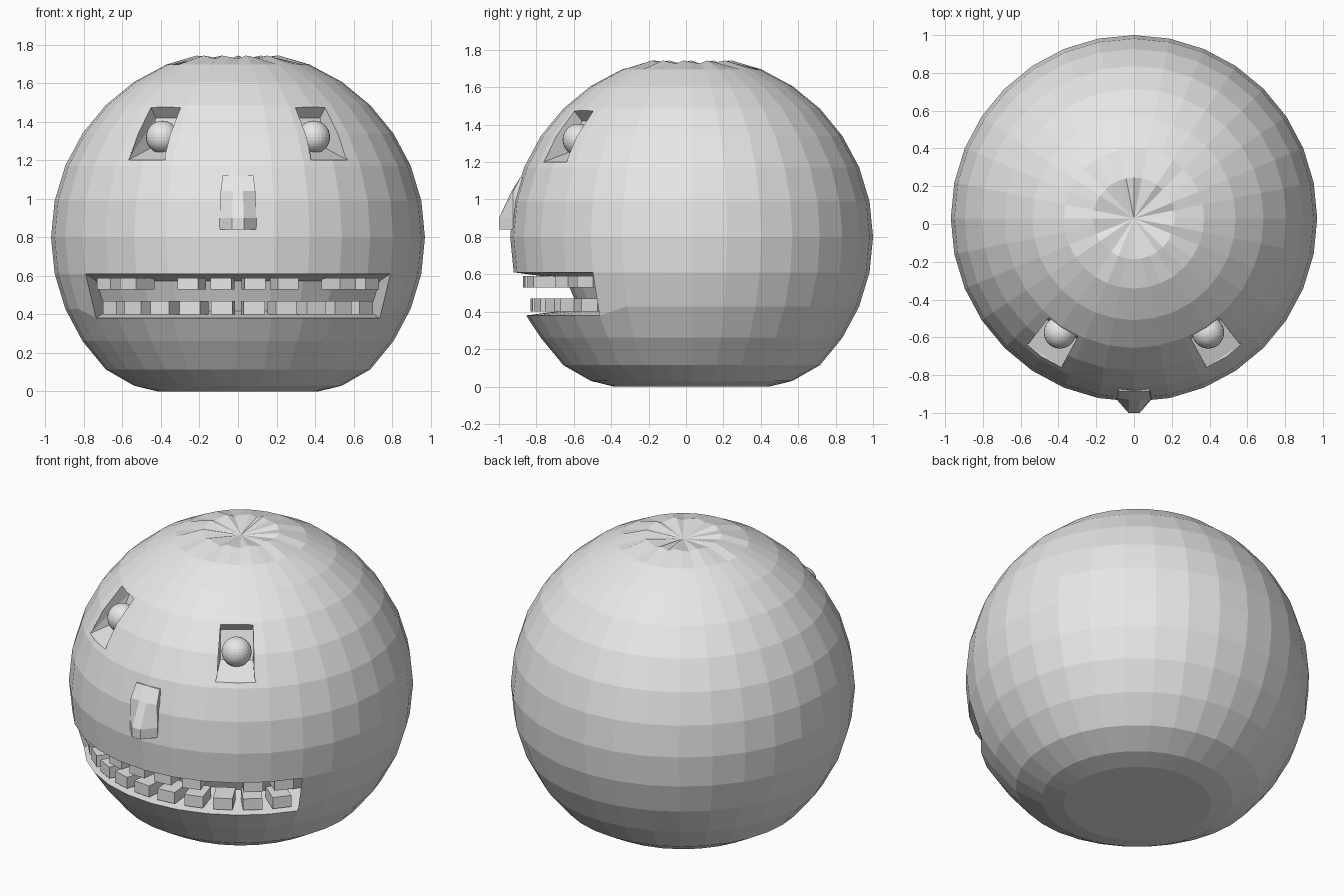
import bpy, bmesh
from math import sin, cos, radians, atan2, degrees, hypot
from mathutils import Matrix, Vector

if "Cube" in bpy.data.objects:
    bpy.data.objects.remove(bpy.data.objects["Cube"], do_unlink=True)

RADIUS, MID_Y, MID_Z = 0.97, 0.03, 0.80
STEP = 11.25

grey = bpy.data.materials.new("plain grey")
grey.use_nodes = True
grey.diffuse_color = (0.8, 0.8, 0.8, 1)
grey.node_tree.nodes["Principled BSDF"].inputs["Base Color"].default_value = (0.8, 0.8, 0.8, 1)


def finish(bm, name):
    bmesh.ops.recalc_face_normals(bm, faces=bm.faces)
    mesh = bpy.data.meshes.new(name)
    bm.to_mesh(mesh)
    bm.free()
    mesh.materials.append(grey)
    obj = bpy.data.objects.new(name, mesh)
    bpy.context.collection.objects.link(obj)
    return obj


def loft(rings, name):
    """Closed solid through rings of equal point count."""
    bm = bmesh.new()
    loops = [[bm.verts.new(p) for p in ring] for ring in rings]
    n = len(loops[0])
    for a, b in zip(loops, loops[1:]):
        for i in range(n):
            j = (i + 1) % n
            bm.faces.new((a[i], a[j], b[j], b[i]))
    bm.faces.new(loops[0])
    bm.faces.new(loops[-1])
    return finish(bm, name)


def around(angle, r, side, z):
    """Point at a compass angle from the front: r outward, side tangential."""
    a = radians(angle)
    return Vector((r * sin(a) + side * cos(a), MID_Y - r * cos(a) + side * sin(a), z))


def front_angle(p):
    return degrees(atan2(p.x, MID_Y - p.y))


# Head ball
bm = bmesh.new()
bmesh.ops.create_uvsphere(bm, u_segments=32, v_segments=16, radius=RADIUS,
                          matrix=Matrix.Translation((0, MID_Y, MID_Z)))
mouth = []
for f in bm.faces:
    c = f.calc_center_median()
    if 0.45 < c.z < 0.59 and abs(front_angle(c)) < 5 * STEP:
        mouth.append(f)

# Lower lip, sunken crown and flat base
lip = {v for f in mouth for v in f.verts if v.co.z < 0.5}
for v in bm.verts:
    p = v.co
    r = hypot(p.x, p.y - MID_Y)
    if v in lip:
        s = 0.885 / r
        p.x, p.y, p.z = p.x * s, MID_Y + (p.y - MID_Y) * s, 0.38
    elif p.z > 1.76:
        p.z = 1.71
    elif p.z > 1.72:
        k = round(front_angle(p) / STEP)
        s = 1.14
        p.x, p.y = p.x * s, MID_Y + (p.y - MID_Y) * s
        p.z = 1.735 + 0.008 * ((k * 5) % 3 - 1)
    elif p.z < -0.05:
        s = 1.12 if r > 0.3 else 1
        p.x, p.y, p.z = p.x * s, MID_Y + (p.y - MID_Y) * s, 0
    elif p.z < 0.02:
        p.z = 0.03

# Mouth cavity
result = bmesh.ops.extrude_face_region(bm, geom=mouth)
for v in (g for g in result["geom"] if isinstance(g, bmesh.types.BMVert)):
    v.co.x *= 0.93
    v.co.y += 0.28
    v.co.z = 0.495 + (v.co.z - 0.495) * 0.68
leftover = [f for f in mouth if f.is_valid]
if leftover:
    bmesh.ops.delete(bm, geom=leftover, context="FACES_ONLY")
head = finish(bm, "head")

# Eye sockets, deep under the brow and ramping out below
EYE_ANGLE, EYE_R, EYE_Z = 33, 0.721, 1.32
socket = [(0.87, 1.2), (0.70, 1.26), (0.64, 1.42), (0.69, 1.475), (0.98, 1.5), (0.98, 1.2)]
cutters = []
for sign in (-1, 1):
    rings = [[around(sign * EYE_ANGLE, r, side * (1.25 if z < 1.22 else 1), z)
              for r, z in socket] for side in (-0.092, 0.092)]
    cutter = loft(rings, "socket_cutter")
    cutter.hide_render = True
    cutters.append(cutter)
    mod = head.modifiers.new("socket", "BOOLEAN")
    mod.operation = "DIFFERENCE"
    mod.solver = "EXACT"
    mod.object = cutter
bpy.context.view_layer.update()
graph = bpy.context.evaluated_depsgraph_get()
carved = bpy.data.meshes.new_from_object(head.evaluated_get(graph))
head.modifiers.clear()
head.data = carved
for cutter in cutters:
    bpy.data.objects.remove(cutter, do_unlink=True)

# Eyeballs
for sign, side in ((-1, "right"), (1, "left")):
    bm = bmesh.new()
    bmesh.ops.create_uvsphere(bm, u_segments=24, v_segments=16, radius=0.085,
                              matrix=Matrix.Translation(around(sign * EYE_ANGLE, EYE_R, 0, EYE_Z)))
    finish(bm, side + "_eye")

# Nose: a wedge fading into the face
nose = []
for z, base, tip, front in ((0.84, 0.095, 0.03, -1.0), (0.90, 0.095, 0.03, -1.0),
                            (1.04, 0.09, 0.025, -0.935), (1.12, 0.08, 0.02, -0.885)):
    back = -0.80
    wing = max(front, -0.925)
    nose.append([(-base, back, z), (-base, wing, z), (-tip, front, z),
                 (tip, front, z), (base, wing, z), (base, back, z)])
loft(nose, "nose")


# Teeth: one per mouth facet
def tooth(angle, low, high, outer, name):
    rings = [[around(angle, r, s, z) for r, s in
              ((outer - 0.15, -0.055), (outer, -0.055), (outer, 0.055), (outer - 0.15, 0.055))]
             for z in (low, high)]
    loft(rings, name)


for k in range(5):
    for sign in (-1, 1):
        angle = sign * STEP * (k + 0.5)
        tooth(angle, 0.40, 0.47, 0.86, "lower_tooth")
        if k != 2:
            tooth(angle, 0.53, 0.59, 0.90, "upper_tooth")
